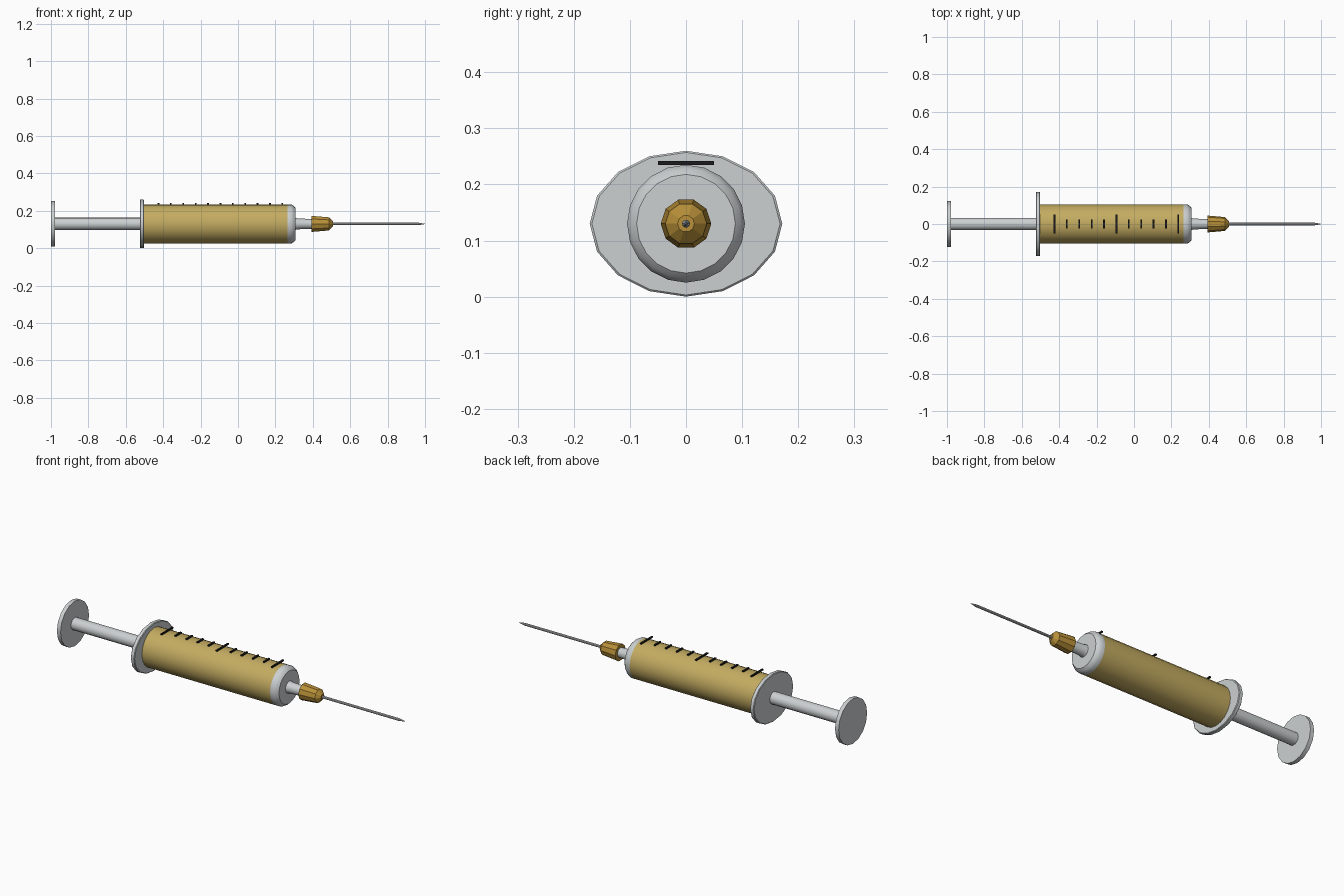
import bpy, bmesh, math

cube = bpy.data.objects.get("Cube")
if cube:
    bpy.data.objects.remove(cube, do_unlink=True)

AXIS_Z = 0.13


def material(name, rgb):
    mat = bpy.data.materials.new(name)
    mat.use_nodes = True
    mat.diffuse_color = (*rgb, 1)
    mat.node_tree.nodes["Principled BSDF"].inputs["Base Color"].default_value = (*rgb, 1)
    return mat


grey = material("light grey plastic", (0.60, 0.63, 0.64))
steel = material("needle steel", (0.56, 0.58, 0.60))
amber = material("amber fluid", (0.55, 0.41, 0.12))
gold = material("dark amber hub", (0.48, 0.28, 0.04))
black = material("black ink", (0.012, 0.012, 0.014))


def add_object(name, bm, mat, smooth=None):
    bmesh.ops.recalc_face_normals(bm, faces=bm.faces[:])
    mesh = bpy.data.meshes.new(name)
    bm.to_mesh(mesh)
    bm.free()
    mesh.materials.append(mat)
    obj = bpy.data.objects.new(name, mesh)
    bpy.context.collection.objects.link(obj)
    if smooth:
        bpy.ops.object.select_all(action="DESELECT")
        obj.select_set(True)
        bpy.context.view_layer.objects.active = obj
        bpy.ops.object.shade_smooth_by_angle(angle=math.radians(smooth))
    return obj


def lathe(name, profile, mat, sides, smooth=None, stretch=1.0):
    """Closed solid around the long axis from (x, radius) pairs."""
    bm = bmesh.new()
    rings = []
    for x, r in profile:
        turns = [2 * math.pi * i / sides for i in range(sides)]
        rings.append([bm.verts.new((x, r * stretch * math.cos(a), AXIS_Z + r * math.sin(a)))
                      for a in turns])
    for a, b in zip(rings, rings[1:]):
        for i in range(sides):
            j = (i + 1) % sides
            bm.faces.new((a[i], a[j], b[j], b[i]))
    bm.faces.new(rings[0])
    bm.faces.new(rings[-1])
    return add_object(name, bm, mat, smooth)


# Plunger: thumb plate and rod
lathe("thumb_plate", [(-1.0, 0.122), (-0.978, 0.122)], grey, 16, 30)
lathe("plunger_rod", [(-0.98, 0.033), (-0.52, 0.033)], grey, 16, 30)

# Oval finger flange with a slight edge bevel
lathe("finger_flange", [(-0.525, 0.127), (-0.522, 0.13), (-0.505, 0.13), (-0.502, 0.127)],
      grey, 16, 30, stretch=1.32)

# Barrel, tapered shoulder and nozzle
lathe("barrel", [(-0.504, 0.105), (0.265, 0.105)], amber, 20, 30)
lathe("barrel_shoulder", [(0.265, 0.105), (0.285, 0.105), (0.297, 0.098), (0.307, 0.088)],
      grey, 20, 30)
lathe("nozzle", [(0.30, 0.034), (0.32, 0.029), (0.40, 0.026)], grey, 16, 30)

# Faceted needle hub and the needle
lathe("needle_hub", [(0.393, 0.045), (0.486, 0.037), (0.507, 0.015)], gold, 10)
lathe("needle", [(0.50, 0.007), (0.965, 0.007), (1.0, 0.001)], steel, 10, 30)

# Graduation marks along the top of the barrel
for i in range(11):
    major = i % 5 == 0
    x = -0.425 + i * 0.0662
    bm = bmesh.new()
    bmesh.ops.create_cube(bm, size=1)
    bmesh.ops.scale(bm, vec=(0.009, 0.1 if major else 0.05, 0.007), verts=bm.verts)
    bmesh.ops.translate(bm, vec=(x, 0, AXIS_Z + 0.1085), verts=bm.verts)
    add_object(f"{'major' if major else 'minor'}_mark_{i + 1}", bm, black)
